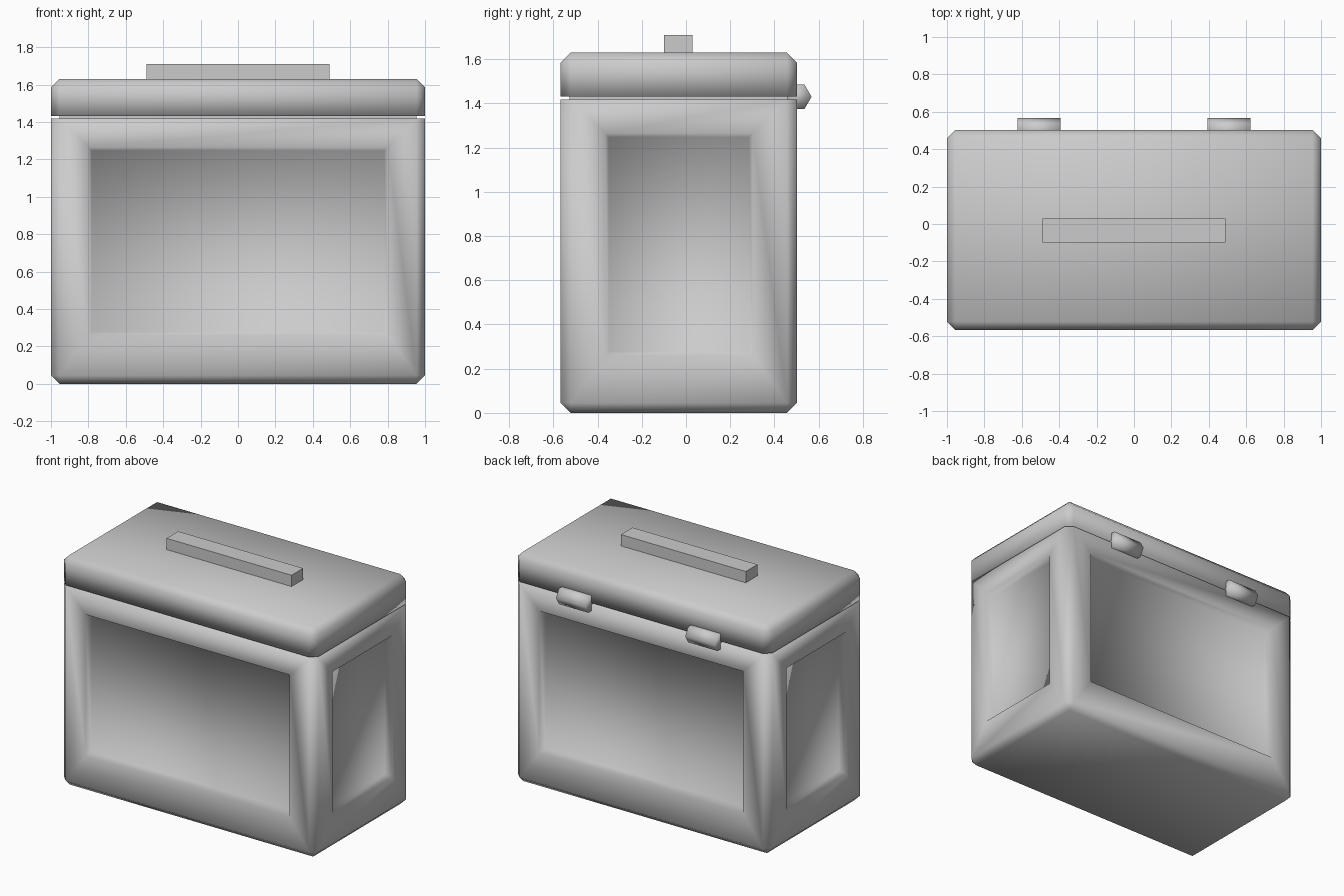
import bpy, bmesh, math
from mathutils import Vector, Matrix

if "Cube" in bpy.data.objects:
    bpy.data.objects.remove(bpy.data.objects["Cube"])

CHAMFER = 0.045
FRONT, BACK = -0.567, 0.502


def box_mesh(x0, x1, y0, y1, z0, z1):
    bm = bmesh.new()
    bmesh.ops.create_cube(bm, size=1)
    for v in bm.verts:
        v.co = Vector((x1 if v.co.x > 0 else x0,
                       y1 if v.co.y > 0 else y0,
                       z1 if v.co.z > 0 else z0))
    return bm


def chamfer_except(bm, flat_z):
    # Chamfer every edge that does not lie in the open face at flat_z
    edges = [e for e in bm.edges
             if not all(abs(v.co.z - flat_z) < 1e-4 for v in e.verts)]
    bmesh.ops.bevel(bm, geom=edges, offset=CHAMFER, offset_type='OFFSET',
                    segments=1, affect='EDGES', profile=0.5)
    bm.normal_update()


def finish(bm, name, smooth):
    bmesh.ops.recalc_face_normals(bm, faces=bm.faces)
    mesh = bpy.data.meshes.new(name)
    bm.to_mesh(mesh)
    bm.free()
    for p in mesh.polygons:
        p.use_smooth = smooth
    obj = bpy.data.objects.new(name, mesh)
    bpy.context.collection.objects.link(obj)
    return obj


# Case body with a shallow recessed panel in each of its four sides
bm = box_mesh(-1, 1, FRONT, BACK, 0, 1.418)
chamfer_except(bm, 1.418)
sides = [f for f in bm.faces
         if max(abs(f.normal.x), abs(f.normal.y)) > 0.99 and f.calc_area() > 0.5]
for f in sides:
    bmesh.ops.inset_region(bm, faces=[f], thickness=0.155, use_even_offset=True)
    for v in f.verts:
        v.co.z = 1.265 if v.co.z > 0.7 else 0.26
    bmesh.ops.inset_region(bm, faces=[f], thickness=0.018, depth=-0.045,
                           use_even_offset=True)
finish(bm, "case_body", True)

# Narrow neck between body and lid
finish(box_mesh(-0.955, 0.955, FRONT + 0.04, BACK - 0.04, 1.40, 1.44), "neck", False)

# Lid
bm = box_mesh(-1, 1, FRONT, BACK, 1.432, 1.63)
chamfer_except(bm, 1.432)
finish(bm, "lid", True)

# Carry handle
finish(box_mesh(-0.49, 0.49, -0.10, 0.03, 1.625, 1.71), "handle", False)

# Two six-sided hinges on the back, with a corner at the rearmost point
for side, name in ((-1, "hinge_left"), (1, "hinge_right")):
    bm = bmesh.new()
    place = (Matrix.Translation((side * 0.507, 0.504, 1.43))
             @ Matrix.Rotation(math.pi / 2, 4, 'Y'))
    bmesh.ops.create_cone(bm, cap_ends=True, segments=6, radius1=0.064,
                          radius2=0.064, depth=0.23, matrix=place)
    if max(v.co.y for v in bm.verts) < 0.504 + 0.06:
        bmesh.ops.rotate(bm, verts=bm.verts, cent=(0, 0.504, 1.43),
                         matrix=Matrix.Rotation(math.pi / 6, 3, 'X'))
    finish(bm, name, True)
